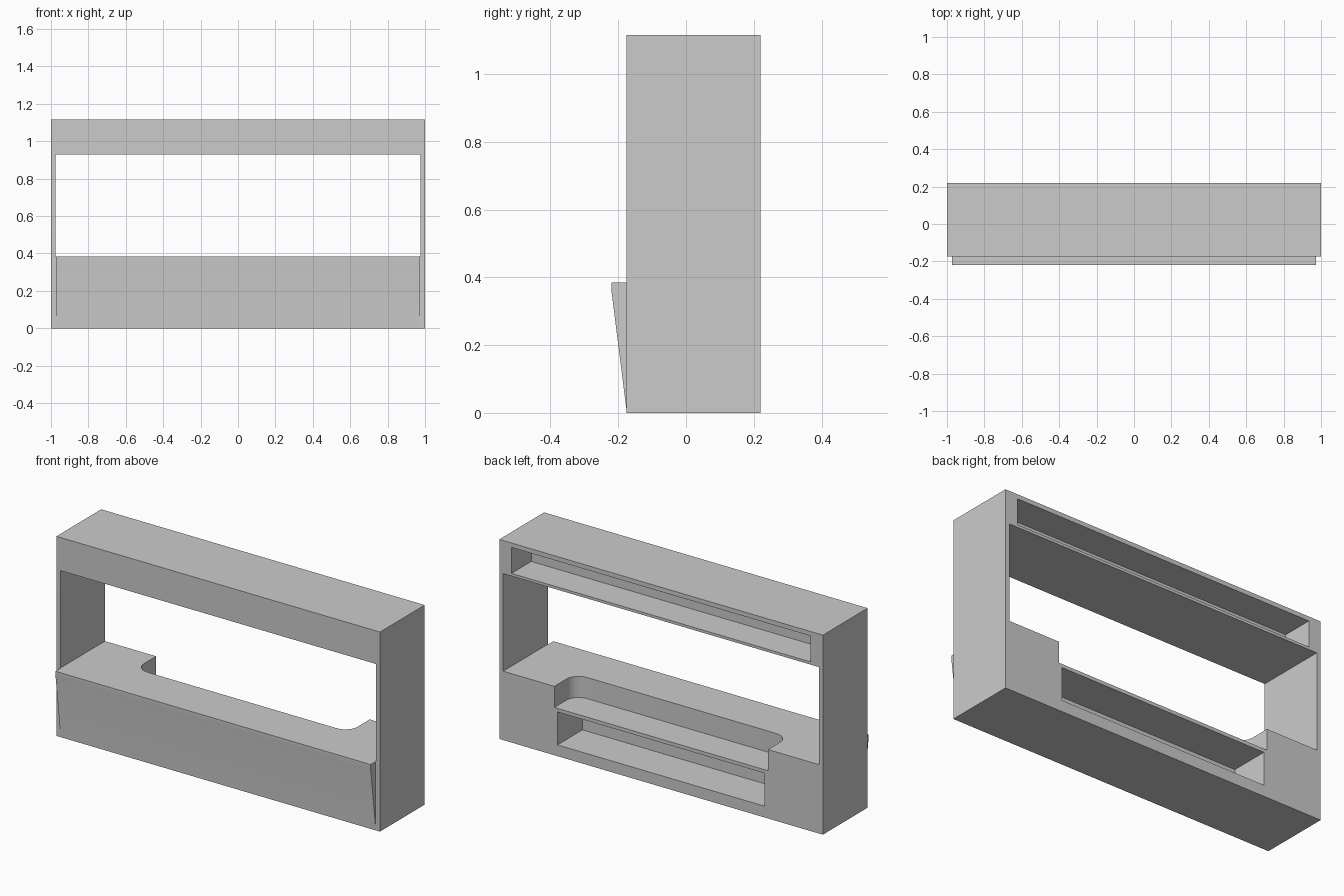
import bpy, bmesh, math

if "Cube" in bpy.data.objects:
    bpy.data.objects.remove(bpy.data.objects["Cube"])

BACK, FRONT, HEIGHT = 0.22, -0.175, 1.115


def prism(name, pts, place, direction):
    """Extrude a 2D outline; place() maps it into 3D."""
    bm = bmesh.new()
    face = bm.faces.new([bm.verts.new(place(*p)) for p in pts])
    geom = bmesh.ops.extrude_face_region(bm, geom=[face])["geom"]
    bmesh.ops.translate(bm, vec=direction,
                        verts=[v for v in geom if isinstance(v, bmesh.types.BMVert)])
    bmesh.ops.recalc_face_normals(bm, faces=bm.faces)
    mesh = bpy.data.meshes.new(name)
    bm.to_mesh(mesh)
    bm.free()
    ob = bpy.data.objects.new(name, mesh)
    bpy.context.collection.objects.link(ob)
    return ob


def box(name, half_width, y0, y1, z0, z1):
    outline = [(y0, z0), (y1, z0), (y1, z1), (y0, z1)]
    return prism(name, outline, lambda y, z: (-half_width, y, z), (2 * half_width, 0, 0))


def combine(target, other, operation):
    mod = target.modifiers.new(operation, 'BOOLEAN')
    mod.operation, mod.solver, mod.object = operation, 'EXACT', other
    bpy.context.view_layer.objects.active = target
    bpy.ops.object.modifier_apply(modifier=mod.name)
    bpy.data.objects.remove(other)


# Main block
body = box("cabinet_frame", 1, FRONT, BACK, 0, HEIGHT)

# Slanted front panel ending in a straight lip
lip = [(FRONT, 0.003), (-0.22, 0.36), (-0.22, 0.42), (-0.12, 0.42), (-0.12, 0.003)]
combine(body, prism("front_panel", lip, lambda y, z: (-0.974, y, z), (1.948, 0, 0)), 'UNION')

# Large window through the block
combine(body, box("window_cutter", 0.976, -0.4, 0.4, 0.385, 0.93), 'DIFFERENCE')

# Long rear slot above the window and shorter one below
combine(body, box("upper_slot_cutter", 0.925, 0.045, 0.4, 0.945, 1.09), 'DIFFERENCE')
combine(body, box("lower_slot_cutter", 0.64, 0.0, 0.4, 0.063, 0.247), 'DIFFERENCE')

# Round-cornered notch in the rear of the sill
r, w, front = 0.075, 0.66, 0.038
arc = [(w - r + r * math.cos(a), front + r - r * math.sin(a))
       for a in (math.pi / 2 * i / 6 for i in range(7))]
outline = [(w, 0.4)] + arc
outline += [(-x, y) for x, y in reversed(outline)]
combine(body, prism("notch_cutter", outline, lambda x, y: (x, y, 0.267), (0, 0, 0.3)), 'DIFFERENCE')

# Soft shading on the panel, crisp edges elsewhere
bpy.ops.object.select_all(action='DESELECT')
body.select_set(True)
bpy.context.view_layer.objects.active = body
bpy.ops.object.shade_smooth_by_angle(angle=math.radians(30))
